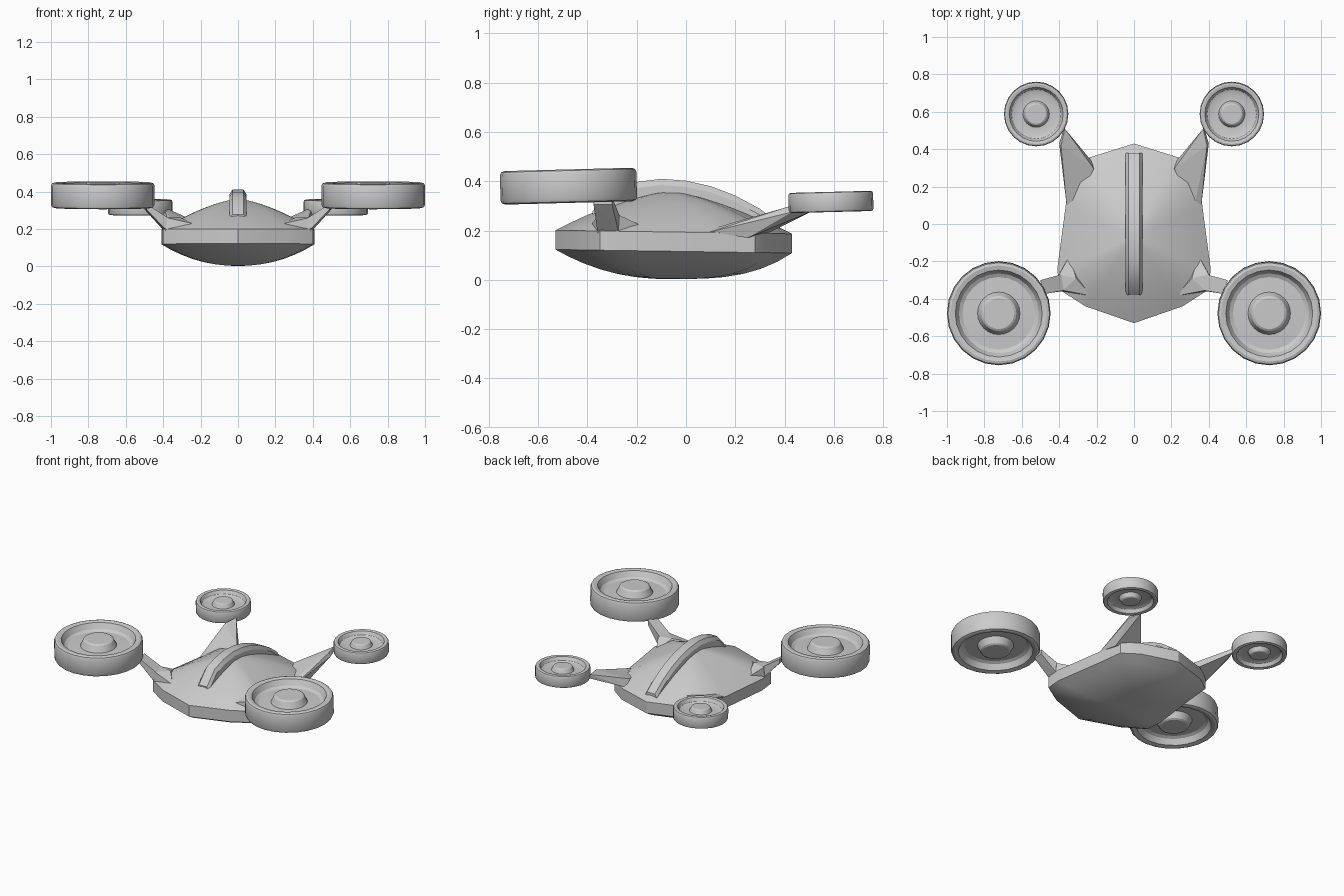
import bpy, bmesh
from math import sin, cos, pi, radians

if "Cube" in bpy.data.objects:
    bpy.data.objects.remove(bpy.data.objects["Cube"])


def finish(name, bm, angle=30):
    bmesh.ops.remove_doubles(bm, verts=bm.verts, dist=1e-5)
    bmesh.ops.recalc_face_normals(bm, faces=bm.faces)
    me = bpy.data.meshes.new(name)
    bm.to_mesh(me)
    bm.free()
    ob = bpy.data.objects.new(name, me)
    bpy.context.collection.objects.link(ob)
    bpy.ops.object.select_all(action='DESELECT')
    ob.select_set(True)
    bpy.context.view_layer.objects.active = ob
    if angle:
        bpy.ops.object.shade_smooth_by_angle(angle=radians(angle))
    return ob


def loft(bm, rings, closed=True):
    # Bridge consecutive rings of points and cap both ends
    vs = [[bm.verts.new(p) for p in r] for r in rings]
    n = len(vs[0])
    for a, b in zip(vs, vs[1:]):
        for i in range(n):
            j = (i + 1) % n
            bm.faces.new((a[i], a[j], b[j], b[i]))
    bm.faces.new(vs[0])
    bm.faces.new(vs[-1])


def hull(name, pts, side):
    bm = bmesh.new()
    for x, y, z in pts:
        bm.verts.new((x * side, y, z))
    bmesh.ops.convex_hull(bm, input=bm.verts)
    return finish(name, bm, 0)


# Body: faceted belt with a domed top and a bowl below
half = [(0, -.53), (.26, -.44), (.40, -.35), (.41, -.24), (.365, .1), (.345, .28), (.24, .355), (0, .43)]
outline = half + [(-x, y) for x, y in half[-2:0:-1]]
CY = -.07


def top_edge(y):
    return .193 - .015 * y


def body_ring(t, upper):
    ring = []
    for x, y in outline:
        e = top_edge(y)
        if upper:
            z = e + (.36 - e) * (1 - t ** 1.5)
        else:
            e -= .078
            z = .003 + (e - .003) * t ** (3.2 if y > .3 else 2.2)
        ring.append((x * t, CY + (y - CY) * t, z))
    return ring


steps = [.03, .15, .3, .45, .6, .75, .88, 1]
bm = bmesh.new()
loft(bm, [body_ring(t, True) for t in steps] + [body_ring(t, False) for t in steps[::-1]])
finish("body", bm, 32)

# Raised spine along the dome
spine = [(-.38, .277), (-.295, .367), (-.2, .397), (-.1, .41), (0, .402),
         (.1, .38), (.2, .342), (.3, .288), (.38, .228)]
bm = bmesh.new()
loft(bm, [[(-.045, y, z - .1), (-.045, y, z - .025), (-.03, y, z),
           (.03, y, z), (.045, y, z - .025), (.045, y, z - .1)] for y, z in spine])
finish("spine", bm)

# Ducted rotor: ring, recessed disc and hub, same above and below
upper = [(.3, 1), (.34, .9), (.41, .3), (.7, .25), (.77, .4), (.84, .92), (.93, 1), (.98, .93), (1, .75)]
profile = upper + [(r, -z) for r, z in reversed(upper)]


def rotor(name, cx, cy, cz, rad, half_h):
    n = 24
    bm = bmesh.new()
    loft(bm, [[(r * rad * cos(2 * pi * i / n), r * rad * sin(2 * pi * i / n), z * half_h)
               for i in range(n)] for r, z in profile])
    ob = finish(name, bm)
    ob.location = (cx, cy, cz)
    ob.rotation_euler.x = radians(1.5)


for label, s in (("right", 1), ("left", -1)):
    rotor("front_rotor_" + label, s * .723, -.477, .38, .277, .068)
    rotor("rear_rotor_" + label, s * .523, .588, .316, .172, .041)

    # Front arm: wide foot on the body and a rising strut
    hull("front_arm_foot_" + label, [
        (.345, -.17, .215), (.225, -.385, .225), (.31, -.29, .262), (.40, -.27, .262),
        (.38, -.355, .26), (.405, -.275, .19), (.39, -.36, .19), (.25, -.3, .18)], s)
    hull("front_arm_strut_" + label, [
        (.39, -.27, .262), (.375, -.355, .26), (.405, -.275, .2), (.39, -.36, .2),
        (.50, -.30, .335), (.49, -.375, .335), (.50, -.30, .305), (.49, -.375, .305)], s)

    # Rear arm: long tapered wedge reaching back
    hull("rear_arm_" + label, [
        (.32, .08, .2), (.36, .1, .195), (.215, .295, .235), (.225, .335, .19), (.36, .25, .17),
        (.39, .42, .298), (.37, .51, .305), (.40, .43, .275), (.375, .515, .28)], s)
